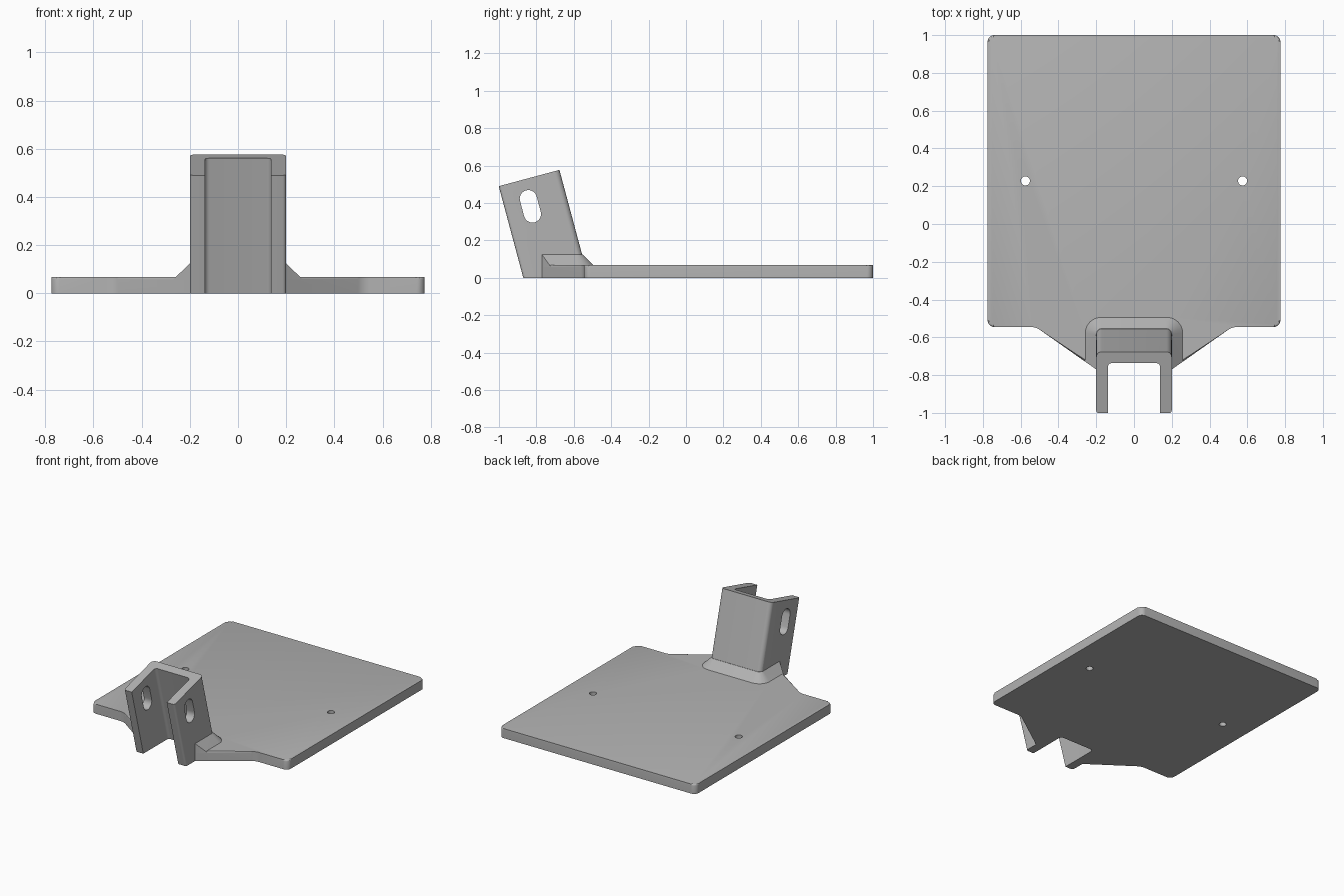
import bpy, bmesh, math
from mathutils import Vector, Matrix

cube = bpy.data.objects.get("Cube")
if cube:
    bpy.data.objects.remove(cube, do_unlink=True)

grey = bpy.data.materials.new("plain grey")
grey.use_nodes = True
grey.diffuse_color = (0.45, 0.45, 0.45, 1)
grey.node_tree.nodes["Principled BSDF"].inputs["Base Color"].default_value = (0.45, 0.45, 0.45, 1)


def rounded(corners, steps=8):
    """Outline from (x, y, radius) corners, each filleted with an arc."""
    pts = [Vector((x, y, 0)) for x, y, r in corners]
    out = []
    for i, p in enumerate(pts):
        r = corners[i][2]
        if r == 0:
            out.append(p)
            continue
        a = (pts[i - 1] - p).normalized()
        b = (pts[(i + 1) % len(pts)] - p).normalized()
        half = a.angle(b) / 2
        centre = p + (a + b).normalized() * r / math.sin(half)
        start = p + a * r / math.tan(half) - centre
        end = p + b * r / math.tan(half) - centre
        out += [centre + start.slerp(end, k / steps) * r for k in range(steps + 1)]
    return out


def mirrored(half):
    """Close a right-hand half outline with its mirror image."""
    return half + [(-x, y, r) for x, y, r in reversed(half)]


def loft(name, rings, matrix=Matrix(), round_top=0):
    """Solid through (outline, height) rings."""
    bm = bmesh.new()
    loops = [[bm.verts.new((p.x, p.y, z)) for p in pts] for pts, z in rings]
    n = len(loops[0])
    for low, high in zip(loops, loops[1:]):
        for i in range(n):
            j = (i + 1) % n
            bm.faces.new((low[i], low[j], high[j], high[i]))
    bm.faces.new(loops[0][::-1])
    top = bm.faces.new(loops[-1])
    if round_top:
        bmesh.ops.bevel(bm, geom=list(top.edges), offset=round_top, segments=3,
                        profile=0.5, affect='EDGES')
    bmesh.ops.recalc_face_normals(bm, faces=bm.faces)
    bm.transform(matrix)
    mesh = bpy.data.meshes.new(name)
    bm.to_mesh(mesh)
    bm.free()
    mesh.materials.append(grey)
    obj = bpy.data.objects.new(name, mesh)
    bpy.context.collection.objects.link(obj)
    return obj


def combine(target, other, operation):
    """Apply a boolean and discard the second solid."""
    mod = target.modifiers.new(operation, 'BOOLEAN')
    mod.operation, mod.solver, mod.object = operation, 'EXACT', other
    bpy.ops.object.select_all(action='DESELECT')
    bpy.context.view_layer.objects.active = target
    target.select_set(True)
    bpy.ops.object.modifier_apply(modifier=mod.name)
    bpy.data.objects.remove(other, do_unlink=True)


THICK = 0.068
DEPTH, WALL = 0.336, 0.062
TILT = Matrix.Translation((0, -0.87, 0)) @ Matrix.Rotation(math.radians(15), 4, 'X')

# Base plate with tapered nose
outline = rounded(mirrored([(0.2, -0.77, 0), (0.52, -0.545, 0.09),
                            (0.775, -0.545, 0.035), (0.775, 1, 0.035)]))
body = loft("mounting_base", [(outline, 0), (outline, THICK)], round_top=0.01)


# Sloped collar around the upright, trimmed to the plate outline
def collar_ring(grow, radius):
    return rounded(mirrored([(0.199 + grow, -0.95, 0), (0.199 + grow, -0.553 + grow, radius)]))


collar = loft("collar", [(collar_ring(0.09, 0.11), 0.037), (collar_ring(0, 0.03), 0.125)])
combine(collar, loft("collar_trim", [(outline, -0.1), (outline, 0.3)]), 'INTERSECT')
combine(body, collar, 'UNION')

# Tilted upright, trimmed flat at the ground
upright_outline = rounded(mirrored([(0.2, 0, 0.015), (0.2, DEPTH, 0.03)]))
upright = loft("upright", [(upright_outline, -0.2), (upright_outline, 0.507)], TILT)
ground_outline = rounded(mirrored([(1, -1.5, 0), (1, 1.5, 0)]))
combine(upright, loft("ground_trim", [(ground_outline, -1), (ground_outline, 0)]), 'DIFFERENCE')
combine(body, upright, 'UNION')

# Open channel between the two cheeks, with softened front lips
gap = WALL + 0.0
channel_outline = rounded(mirrored([(0.2 - gap, -0.3, 0), (0.2 - gap, DEPTH - WALL, 0.02)]))
combine(body, loft("channel_cut", [(channel_outline, -0.4), (channel_outline, 0.8)], TILT), 'DIFFERENCE')

# Slot through both cheeks
R, HALF = 0.046, 0.0425
slot_outline = [Vector((R * math.cos(t), R * math.sin(t) + (HALF if k < 13 else -HALF), 0))
                for k in range(26)
                for t in [math.pi * (k if k < 13 else k - 1) / 12]]
slot_place = (Matrix.Translation((0, -0.832, 0.382)) @ Matrix.Rotation(math.radians(15), 4, 'X')
              @ Matrix(((0, 0, 1, 0), (1, 0, 0, 0), (0, 1, 0, 0), (0, 0, 0, 1))))
combine(body, loft("slot_cut", [(slot_outline, -0.5), (slot_outline, 0.5)], slot_place), 'DIFFERENCE')

# Screw holes
for x in (-0.575, 0.575):
    circle = [Vector((x + 0.024 * math.cos(k * math.pi / 12),
                      0.228 + 0.024 * math.sin(k * math.pi / 12), 0)) for k in range(24)]
    combine(body, loft("hole_cut", [(circle, -0.1), (circle, 0.2)]), 'DIFFERENCE')

bpy.ops.object.select_all(action='DESELECT')
body.select_set(True)
bpy.context.view_layer.objects.active = body
bpy.ops.object.shade_smooth_by_angle(angle=math.radians(30))
